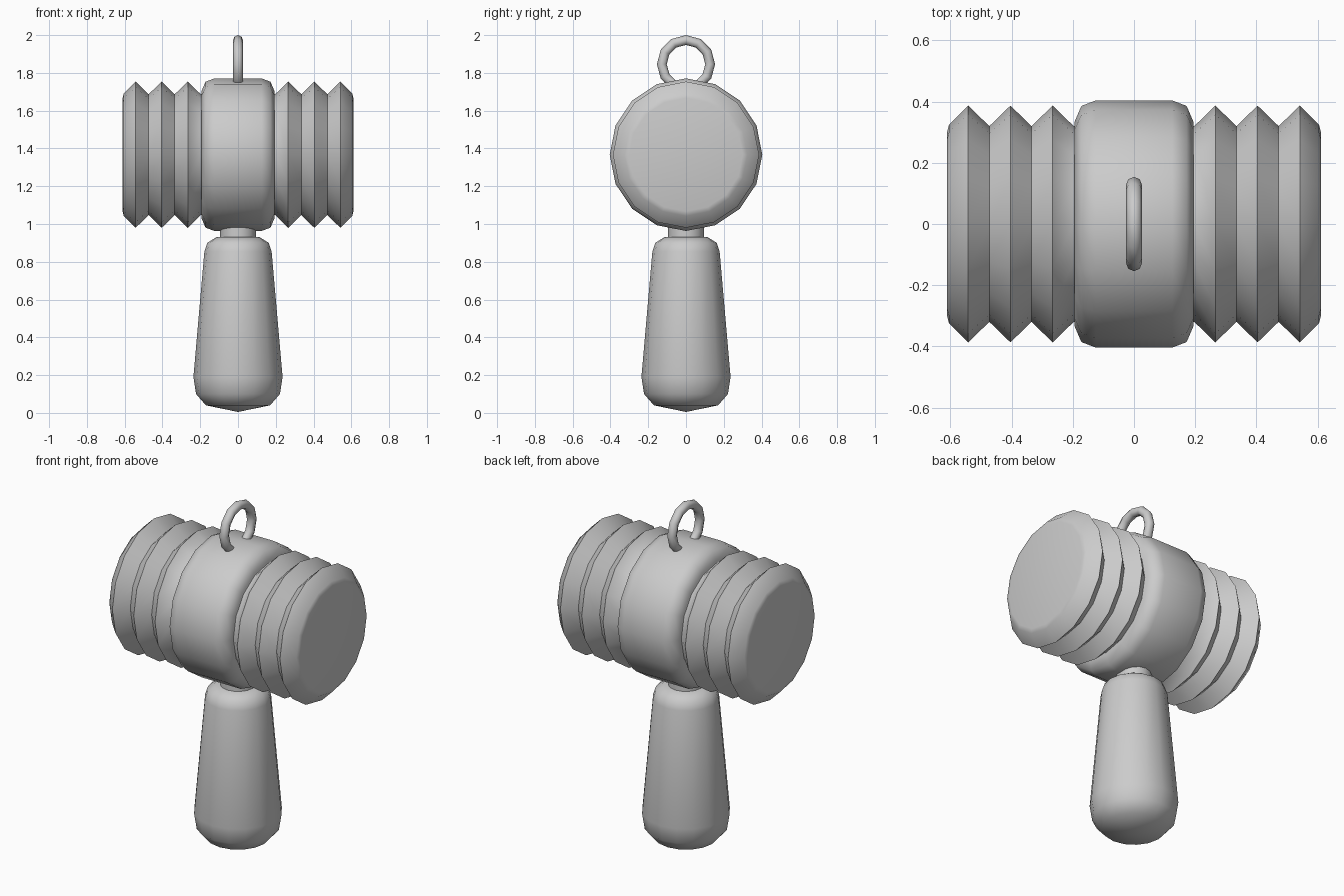
import bpy, bmesh, math
from mathutils import Matrix

if "Cube" in bpy.data.objects:
    bpy.data.objects.remove(bpy.data.objects["Cube"])

grey = bpy.data.materials.new("plain grey")
grey.diffuse_color = (0.6, 0.6, 0.6, 1)
grey.use_nodes = True
grey.node_tree.nodes["Principled BSDF"].inputs["Base Color"].default_value = grey.diffuse_color
HEAD_Z = 1.367


def lathe(name, profile, matrix, sides=16, angle=50):
    """Spin (radius, height) points around z; radius 0 closes to a tip."""
    bm = bmesh.new()
    rings = []
    for r, h in profile:
        n = sides if r > 0 else 1
        rings.append([bm.verts.new((r * math.cos(2 * math.pi * i / sides),
                                    r * math.sin(2 * math.pi * i / sides), h)) for i in range(n)])
    for a, b in zip(rings, rings[1:]):
        for i in range(sides):
            j = (i + 1) % sides
            if len(a) == 1:
                bm.faces.new((a[0], b[j], b[i]))
            elif len(b) == 1:
                bm.faces.new((a[i], a[j], b[0]))
            else:
                bm.faces.new((a[i], a[j], b[j], b[i]))
    # Flat caps on open ends
    if len(rings[0]) > 1:
        bm.faces.new(rings[0][::-1])
    if len(rings[-1]) > 1:
        bm.faces.new(rings[-1])
    bmesh.ops.recalc_face_normals(bm, faces=bm.faces)
    mesh = bpy.data.meshes.new(name)
    bm.to_mesh(mesh)
    bm.free()
    ob = bpy.data.objects.new(name, mesh)
    bpy.context.collection.objects.link(ob)
    ob.matrix_world = matrix
    finish(ob, angle)


def finish(ob, angle):
    ob.data.materials.append(grey)
    bpy.ops.object.select_all(action='DESELECT')
    ob.select_set(True)
    bpy.context.view_layer.objects.active = ob
    bpy.ops.object.shade_smooth_by_angle(angle=math.radians(angle))


# Head drum, lying along x, with rounded rims
to_head = Matrix.Translation((0, 0, HEAD_Z)) @ Matrix.Rotation(math.pi / 2, 4, 'Y')
half = [(0.404, 0.125), (0.386, 0.172), (0.335, 0.194)]
lathe("head_drum", [(r, -h) for r, h in half[::-1]] + half, to_head)

# Pleated bellows on both ends
for side, label in ((1, "right"), (-1, "left")):
    pleats = [(0.32, 0.18)]
    for k in range(3):
        valley = 0.197 + 0.138 * k
        pleats += [(0.32, valley), (0.387, valley + 0.069)]
    pleats += [(0.325, 0.605), (0.30, 0.611)]
    lathe(label + "_bellows", [(r, side * h) for r, h in pleats], to_head, angle=60)

# Tapered grip with a shallow pointed base, and the neck
lathe("grip", [(0, 0.005), (0.17, 0.04), (0.222, 0.10), (0.236, 0.19),
               (0.178, 0.855), (0.163, 0.90), (0.115, 0.93)], Matrix())
lathe("neck", [(0.095, 0.90), (0.095, 1.02)], Matrix())

# Hanging ring on top
bpy.ops.mesh.primitive_torus_add(major_segments=12, minor_segments=8, major_radius=0.128,
                                 minor_radius=0.026, location=(0, 0, 1.846),
                                 rotation=(0, math.pi / 2, 0))
ring = bpy.context.object
ring.name = "hanging_ring"
finish(ring, 60)
